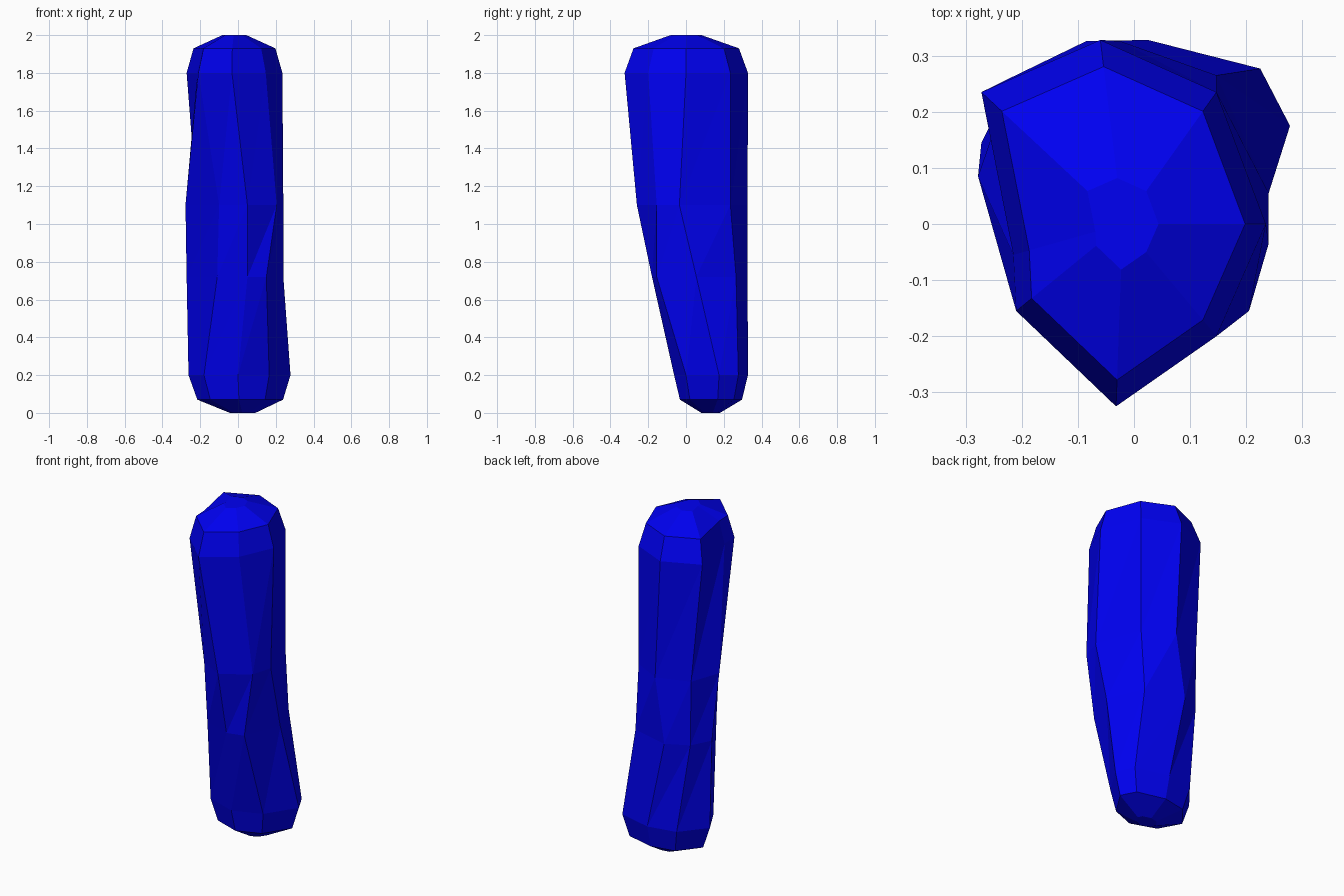
import bpy, bmesh

if "Cube" in bpy.data.objects:
    bpy.data.objects.remove(bpy.data.objects["Cube"])

# Cross-sections, counter-clockwise from the right (+x) corner
LOW = [(.278, .175), (.225, .277), (.025, .328), (-.145, .295),
       (-.262, .15), (-.18, .0), (.0, -.063), (.165, .0)]
MID_LOW = [(.24, .055), (.147, .265), (-.085, .326), (-.212, .262),
           (-.272, .145), (-.11, -.13), (.05, -.18), (.15, -.155)]
MID_HIGH = [(.24, -.035), (.147, .235), (-.025, .326), (-.217, .262),
            (-.278, .085), (-.10, -.175), (.05, -.26), (.205, -.155)]
HIGH = [(.235, .0), (.147, .235), (-.06, .328), (-.272, .235),
        (-.215, -.055), (-.21, -.155), (-.032, -.325), (.147, -.2)]


def inset(ring, centre, factor):
    return [(centre[0] + (x - centre[0]) * factor,
             centre[1] + (y - centre[1]) * factor) for x, y in ring]


BASE, TIP = (.03, .13), (-.02, .0)
sections = [
    (0.0, inset(LOW, BASE, .25)),
    (0.07, inset(LOW, BASE, .84)),
    (0.20, LOW),
    (0.72, MID_LOW),
    (1.10, MID_HIGH),
    (1.80, HIGH),
    (1.93, inset(HIGH, TIP, .855)),
    (2.0, inset(HIGH, TIP, .25)),
]

# Faceted shaft: loft the sections with one consistent diagonal per panel
bm = bmesh.new()
rings = [[bm.verts.new((x, y, z)) for x, y in ring] for z, ring in sections]
n = len(LOW)
for low, high in zip(rings, rings[1:]):
    for k in range(n):
        j = (k + 1) % n
        bm.faces.new((low[k], low[j], high[j]))
        bm.faces.new((low[k], high[j], high[k]))
bm.faces.new(rings[0][::-1])
bm.faces.new(rings[-1])

mesh = bpy.data.meshes.new("faceted_shaft")
bm.to_mesh(mesh)
bm.free()
shaft = bpy.data.objects.new("faceted_shaft", mesh)
bpy.context.collection.objects.link(shaft)

blue = bpy.data.materials.new("blue")
blue.diffuse_color = (0.0, 0.0, 0.9, 1.0)
blue.use_nodes = True
blue.node_tree.nodes["Principled BSDF"].inputs["Base Color"].default_value = blue.diffuse_color
mesh.materials.append(blue)
